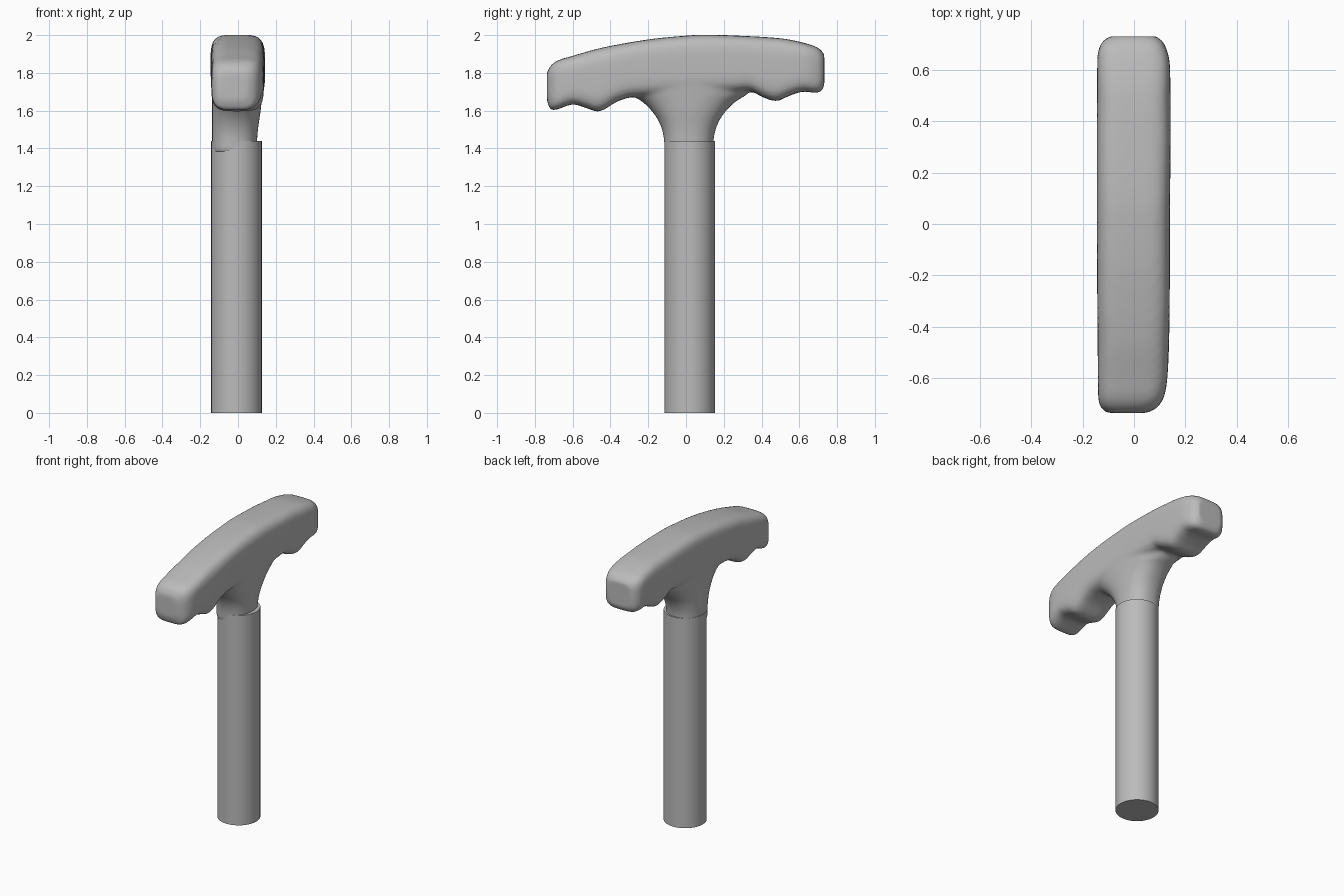
import bpy, bmesh, math

cube = bpy.data.objects.get("Cube")
if cube:
    bpy.data.objects.remove(cube)

grey = bpy.data.materials.new("plain_grey")
grey.use_nodes = True
colour = (0.5, 0.5, 0.5, 1)
grey.diffuse_color = colour
grey.node_tree.nodes["Principled BSDF"].inputs["Base Color"].default_value = colour


def curve_at(points, t):
    """Smooth interpolation through (position, value) points."""
    if t <= points[0][0]:
        return points[0][1]
    if t >= points[-1][0]:
        return points[-1][1]

    def slope(i):
        a, b = points[max(i - 1, 0)], points[min(i + 1, len(points) - 1)]
        return (b[1] - a[1]) / (b[0] - a[0])

    i = max(k for k in range(len(points) - 1) if points[k][0] <= t)
    (x0, v0), (x1, v1) = points[i], points[i + 1]
    h = x1 - x0
    s = (t - x0) / h
    return ((1 + 2 * s) * (1 - s) ** 2 * v0 + s * (1 - s) ** 2 * h * slope(i)
            + s * s * (3 - 2 * s) * v1 + s * s * (s - 1) * h * slope(i + 1))


def outline(x0, x1, v0, v1, power, count=48):
    """Rounded rectangle as a superellipse between two bounds per axis."""
    ring = []
    for k in range(count):
        a = 2 * math.pi * k / count
        c, s = math.cos(a), math.sin(a)
        u = math.copysign(abs(c) ** (2 / power), c)
        v = math.copysign(abs(s) ** (2 / power), s)
        ring.append(((x0 + x1 + u * (x1 - x0)) / 2, (v0 + v1 + v * (v1 - v0)) / 2))
    return ring


def loft(bm, rings):
    loops = [[bm.verts.new(p) for p in ring] for ring in rings]
    for a, b in zip(loops, loops[1:]):
        for k in range(len(a)):
            n = (k + 1) % len(a)
            bm.faces.new((a[k], a[n], b[n], b[k]))
    bm.faces.new(loops[0][::-1])
    bm.faces.new(loops[-1])


def finish(name, bm):
    bmesh.ops.recalc_face_normals(bm, faces=bm.faces[:])
    mesh = bpy.data.meshes.new(name)
    bm.to_mesh(mesh)
    bm.free()
    mesh.materials.append(grey)
    obj = bpy.data.objects.new(name, mesh)
    bpy.context.collection.objects.link(obj)
    return obj


# Grip outline along its length: arched top, finger grooves underneath
top = [(-.737, 1.80), (-.72, 1.835), (-.68, 1.865), (-.6, 1.89), (-.45, 1.932),
       (-.2, 1.977), (0, 1.997), (.1, 2.002), (.3, 1.996), (.5, 1.983),
       (.6, 1.965), (.7, 1.933), (.732, 1.9)]
bottom = [(-.737, 1.655), (-.725, 1.615), (-.7, 1.602), (-.6, 1.633), (-.53, 1.615),
          (-.46, 1.596), (-.36, 1.65), (-.28, 1.672), (0, 1.68), (.28, 1.7),
          (.34, 1.704), (.41, 1.67), (.48, 1.651), (.55, 1.68), (.62, 1.701),
          (.69, 1.694), (.72, 1.705), (.732, 1.73)]
right_edge = [(-.737, -.105), (-.715, -.13), (-.67, -.14), (.65, -.143),
              (.71, -.125), (.732, -.095)]
left_edge = [(-.737, .05), (-.72, .085), (-.68, .115), (-.6, .13), (-.4, .138),
             (0, .14), (.62, .14), (.71, .115), (.732, .085)]
bm = bmesh.new()
rings = []
steps = 100
for i in range(steps + 1):
    y = -.737 + 1.469 * i / steps
    section = outline(curve_at(right_edge, y), curve_at(left_edge, y),
                      curve_at(bottom, y), curve_at(top, y), 4.2)
    rings.append([(x, y, z) for x, z in section])
loft(bm, rings)

# Neck flaring from the shaft up into the grip
flare = [(1.38, .128), (1.45, .132), (1.5, .142), (1.55, .163), (1.6, .198),
         (1.65, .25), (1.68, .3), (1.74, .36)]
neck_left = [(1.38, .097), (1.5, .106), (1.6, .12), (1.74, .135)]
rings = []
for i in range(31):
    z = 1.38 + .36 * i / 30
    half = curve_at(flare, z)
    section = outline(-.137, curve_at(neck_left, z), .015 - half, .015 + half, 2.3)
    rings.append([(x, y, z) for x, y in section])
loft(bm, rings)
grip = finish("grip_handle", bm)

# Fuse neck and grip into one soft moulded body
remesh = grip.modifiers.new("fuse", 'REMESH')
remesh.mode = 'VOXEL'
remesh.voxel_size = 0.012
remesh.use_smooth_shade = True
soften = grip.modifiers.new("soften", 'SMOOTH')
soften.factor = 0.5
soften.iterations = 8

# Straight round shaft
bm = bmesh.new()
bmesh.ops.create_cone(bm, cap_ends=True, segments=64, radius1=.134, radius2=.134, depth=1.44)
bmesh.ops.translate(bm, verts=bm.verts[:], vec=(-.008, .02, .72))
shaft = finish("shaft", bm)
bpy.ops.object.select_all(action='DESELECT')
shaft.select_set(True)
bpy.context.view_layer.objects.active = shaft
bpy.ops.object.shade_smooth_by_angle()
